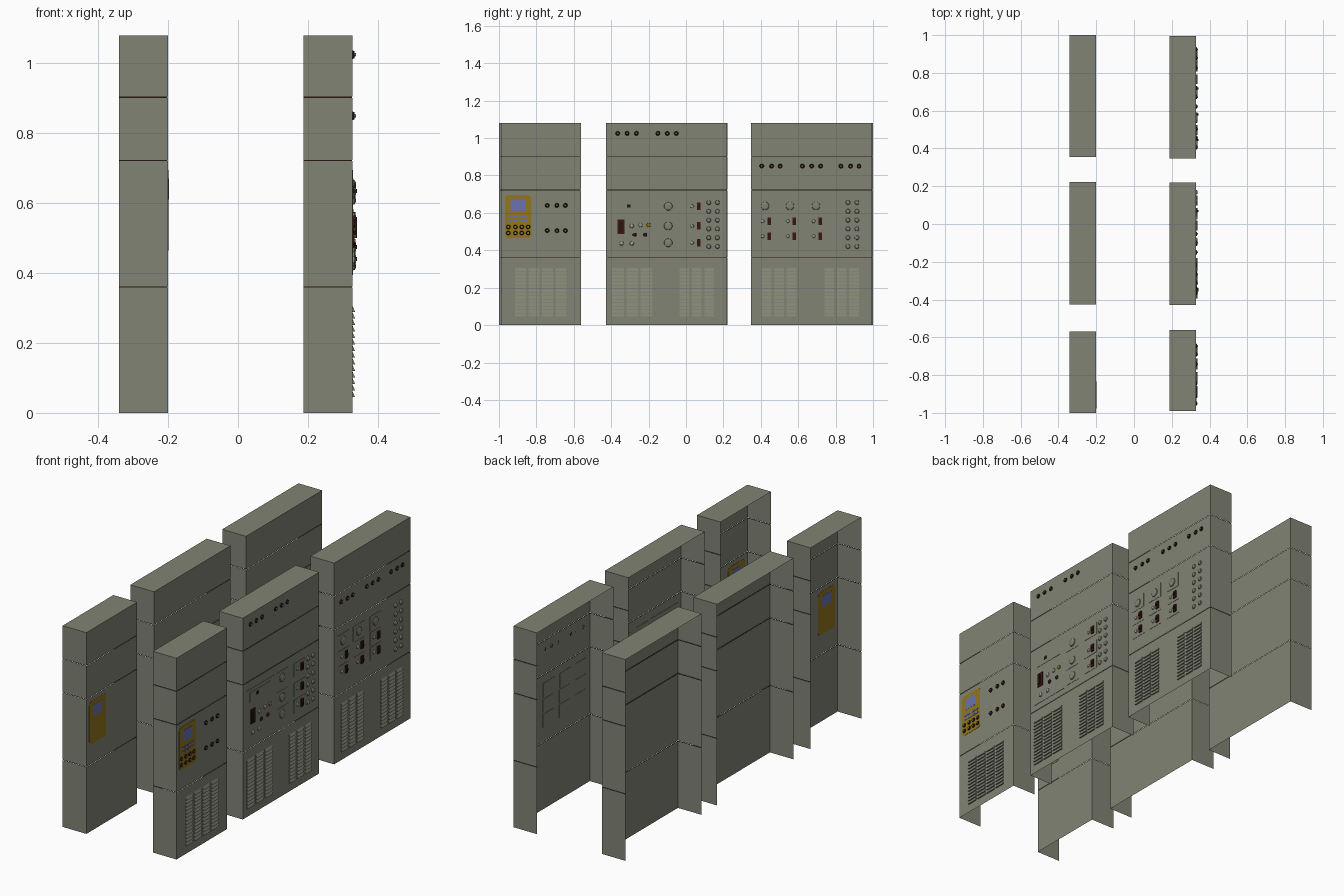
import bpy, bmesh, math
from mathutils import Matrix, Vector

if "Cube" in bpy.data.objects:
    bpy.data.objects.remove(bpy.data.objects["Cube"])

def mat(name, r, g, b):
    m = bpy.data.materials.new(name)
    m.diffuse_color = (r, g, b, 1)
    m.use_nodes = True
    m.node_tree.nodes["Principled BSDF"].inputs["Base Color"].default_value = m.diffuse_color
    return m

BODY = mat("olive_grey_paint", 0.222, 0.228, 0.175)
DARK = mat("dark_brown", 0.018, 0.008, 0.006)
GOLD = mat("gold_panel", 0.29, 0.18, 0.012)
BLUE = mat("screen_blue", 0.15, 0.17, 0.44)
PALE = mat("pale_grey", 0.34, 0.34, 0.29)
RED = mat("dark_red", 0.045, 0.008, 0.006)

parts = {}
def part(name, material):
    """Mesh collector, one per named part."""
    return parts.setdefault(name, (bmesh.new(), material))[0]

def box(name, material, x0, x1, y0, y1, z0, z1):
    s = Matrix.Diagonal((x1 - x0, y1 - y0, z1 - z0, 1))
    t = Matrix.Translation(((x0 + x1) / 2, (y0 + y1) / 2, (z0 + z1) / 2))
    bmesh.ops.create_cube(part(name, material), size=1, matrix=t @ s)

def disc(name, material, x, y, z, r, depth, r2=None, seg=12):
    """Short cylinder or cone standing out of the panel along +x."""
    m = Matrix.Translation((x + depth / 2, y, z)) @ Matrix.Rotation(math.pi / 2, 4, 'Y')
    bmesh.ops.create_cone(part(name, material), cap_ends=True, segments=seg,
                          radius1=r, radius2=r if r2 is None else r2, depth=depth, matrix=m)

def shell(name, material, xb, xf, y0, y1, z0, z1, top=False):
    """Sheet-metal section: two sides and a front, open at the back."""
    bm = part(name, material)
    path = [(xb, y0), (xf, y0), (xf, y1), (xb, y1)]
    lo = [bm.verts.new((x, y, z0)) for x, y in path]
    hi = [bm.verts.new((x, y, z1)) for x, y in path]
    for i in range(3):
        bm.faces.new((lo[i], lo[i + 1], hi[i + 1], hi[i]))
    if top:
        bm.faces.new(hi)

LEVELS = [0, 0.36, 0.722, 0.903, 1.08]
GAP = 0.0018
def cabinet(name, xb, xf, y0, y1):
    for i in range(4):
        z0 = LEVELS[i] + (GAP if i else 0)
        z1 = LEVELS[i + 1] - (GAP if i < 3 else 0)
        shell(name, BODY, xb, xf, y0, y1, z0, z1, i == 3)
    for z in LEVELS[1:4]:
        shell(name + "_seams", DARK, xb, xf - 0.002, y0 + 0.002, y1 - 0.002, z - GAP, z + GAP)

XF = 0.328   # front plane of the detailed row
XL = -0.20   # front plane of the plain row

# Cabinet shells
for n, y0, y1 in (("narrow", -0.99, -0.562), ("middle", -0.428, 0.22), ("wide", 0.347, 0.995)):
    cabinet(n + "_cabinet", 0.188, XF, y0, y1)
for n, y0, y1 in (("narrow", -1.0, -0.57), ("middle", -0.426, 0.222), ("wide", 0.354, 1.0)):
    cabinet(n + "_plain_cabinet", -0.341, XL, y0, y1)

def rounded_plate(name, material, x0, x1, y, z, w, h, r):
    """Thin plate with rounded corners facing +x."""
    bm = part(name, material)
    ring = []
    for k, (sy, sz) in enumerate(((1, 1), (-1, 1), (-1, -1), (1, -1))):
        for i in range(4):
            a = math.pi / 2 * (k + i / 3)
            ring.append((y + sy * (w / 2 - r) + r * math.cos(a), z + sz * (h / 2 - r) + r * math.sin(a)))
    back = [bm.verts.new((x0, *p)) for p in ring]
    front = [bm.verts.new((x1, *p)) for p in ring]
    bm.faces.new(front)
    bm.faces.new(back[::-1])
    for i in range(len(ring)):
        j = (i + 1) % len(ring)
        bm.faces.new((back[i], back[j], front[j], front[i]))

# Gold control panel, showing through the sheet on both sides
for n, x, y in (("control_panel", XF, -0.897), ("plain_control_panel", XL, -0.905)):
    rounded_plate(n, GOLD, x - 0.001, x + 0.001, y, 0.58, 0.142, 0.23, 0.018)
    box(n + "_screen", BLUE, x - 0.002, x + 0.002, y - 0.04, y + 0.04, 0.61, 0.67)

# Control panel keys and knobs
for z in (0.557, 0.579):
    for i in range(4):
        yc = -0.897 + (i - 1.5) * 0.028
        box("panel_keys", BLUE, XF, XF + 0.003, yc - 0.011, yc + 0.011, z - 0.005, z + 0.005)
for z in (0.525, 0.492):
    for y in (-0.95, -0.912, -0.878, -0.844):
        disc("panel_knobs", DARK, XF, y, z, 0.012, 0.006, 0.009)
        disc("panel_knob_caps", GOLD, XF + 0.006, y, z, 0.006, 0.002)

def knob(y, z):
    """Dark collar with a small grey pointer cap."""
    disc("knob_collars", DARK, XF, y, z, 0.012, 0.006, 0.010)
    disc("knob_caps", BODY, XF + 0.006, y, z, 0.005, 0.004, 0.004)

def lamp(y, z, r=0.012, material=PALE, name="lamps"):
    """Small domed button."""
    disc(name, material, XF, y, z, r, 0.006, r * 0.85)
    disc(name, material, XF + 0.006, y, z, r * 0.85, 0.003, r * 0.4)

def plate(y, z, w, h):
    """Thin instrument mounting plate let into the sheet."""
    box("instrument_plates", BODY, XF - 0.0015, XF + 0.0015, y - w / 2, y + w / 2, z - h / 2, z + h / 2)

def meter(y, z):
    plate(y, z, 0.095, 0.078)
    disc("meters", BODY, XF, y, z, 0.023, 0.006, 0.021, seg=20)
    disc("meters", BODY, XF + 0.006, y, z, 0.021, 0.003, 0.012, seg=20)

def switch(y, z):
    """Round button beside a dark rectangular breaker."""
    plate(y, z, 0.095, 0.07)
    lamp(y - 0.017, z, 0.010)
    box("breakers", RED, XF, XF + 0.008, y + 0.008, y + 0.028, z - 0.02, z + 0.02)
    box("breaker_levers", DARK, XF + 0.008, XF + 0.013, y + 0.013, y + 0.023, z - 0.006, z + 0.006)

def button_bank(ys):
    for y in ys:
        for i in range(6):
            lamp(y, 0.655 - i * 0.047, 0.0125, BODY, "bank_buttons")

# Rows of three knobs
for z, starts in ((0.64, [(-0.742, -0.69, -0.645)]), (0.505, [(-0.742, -0.69, -0.645)]),
                  (1.025, [(-0.365, -0.315, -0.265), (-0.15, -0.10, -0.052)]),
                  (0.85, [(0.405, 0.458, 0.503), (0.622, 0.672, 0.72), (0.828, 0.88, 0.925)])):
    for group in starts:
        for y in group:
            knob(y, z)

# Middle cabinet instruments
plate(-0.28, 0.535, 0.235, 0.28)
box("display_window", BODY, XF, XF + 0.003, -0.372, -0.193, 0.608, 0.657)
box("display_pointer", DARK, XF, XF + 0.006, -0.315, -0.298, 0.63, 0.645)
box("main_lever_base", RED, XF, XF + 0.006, -0.365, -0.328, 0.488, 0.565)
box("main_lever", DARK, XF + 0.006, XF + 0.013, -0.358, -0.34, 0.50, 0.55)
for y, z in ((-0.29, 0.53), (-0.243, 0.535), (-0.345, 0.437), (-0.29, 0.437)):
    lamp(y, z)
for y, z in ((-0.275, 0.483), (-0.218, 0.483)):
    lamp(y, z, 0.011, RED, "red_buttons")
lamp(-0.2, 0.535, 0.012, GOLD, "gold_button")
for z in (0.635, 0.53, 0.44):
    meter(-0.095, z)
    switch(0.05, z)
button_bank((0.122, 0.168))

# Wide cabinet instruments
for y in (0.422, 0.556, 0.695):
    meter(y, 0.637)
    switch(y + 0.005, 0.555)
    switch(y + 0.005, 0.475)
button_bank((0.866, 0.914))

# Ventilation louvres: columns of wedge slats
def louvres(y0, y1, columns):
    bm = part("louvres", BODY)
    pitch = (y1 - y0 + 0.014) / columns
    for c in range(columns):
        ya = y0 + c * pitch
        yb = ya + pitch - 0.014
        for i in range(14):
            z = 0.045 + i * 0.0188
            prof = ((XF, z), (XF + 0.007, z), (XF, z + 0.016))
            a = [bm.verts.new((x, ya, h)) for x, h in prof]
            b = [bm.verts.new((x, yb, h)) for x, h in prof]
            bm.faces.new(a)
            bm.faces.new(b[::-1])
            for k in range(3):
                j = (k + 1) % 3
                bm.faces.new((a[j], a[k], b[k], b[j]))

louvres(-0.915, -0.64, 4)
louvres(-0.395, -0.18, 3)
louvres(-0.035, 0.15, 3)
louvres(0.405, 0.59, 3)
louvres(0.74, 0.925, 3)

# Turn the collected parts into objects
for name, (bm, material) in parts.items():
    if name == "louvres":
        bmesh.ops.recalc_face_normals(bm, faces=bm.faces[:])
    me = bpy.data.meshes.new(name)
    bm.to_mesh(me)
    bm.free()
    me.materials.append(material)
    bpy.context.collection.objects.link(bpy.data.objects.new(name, me))
